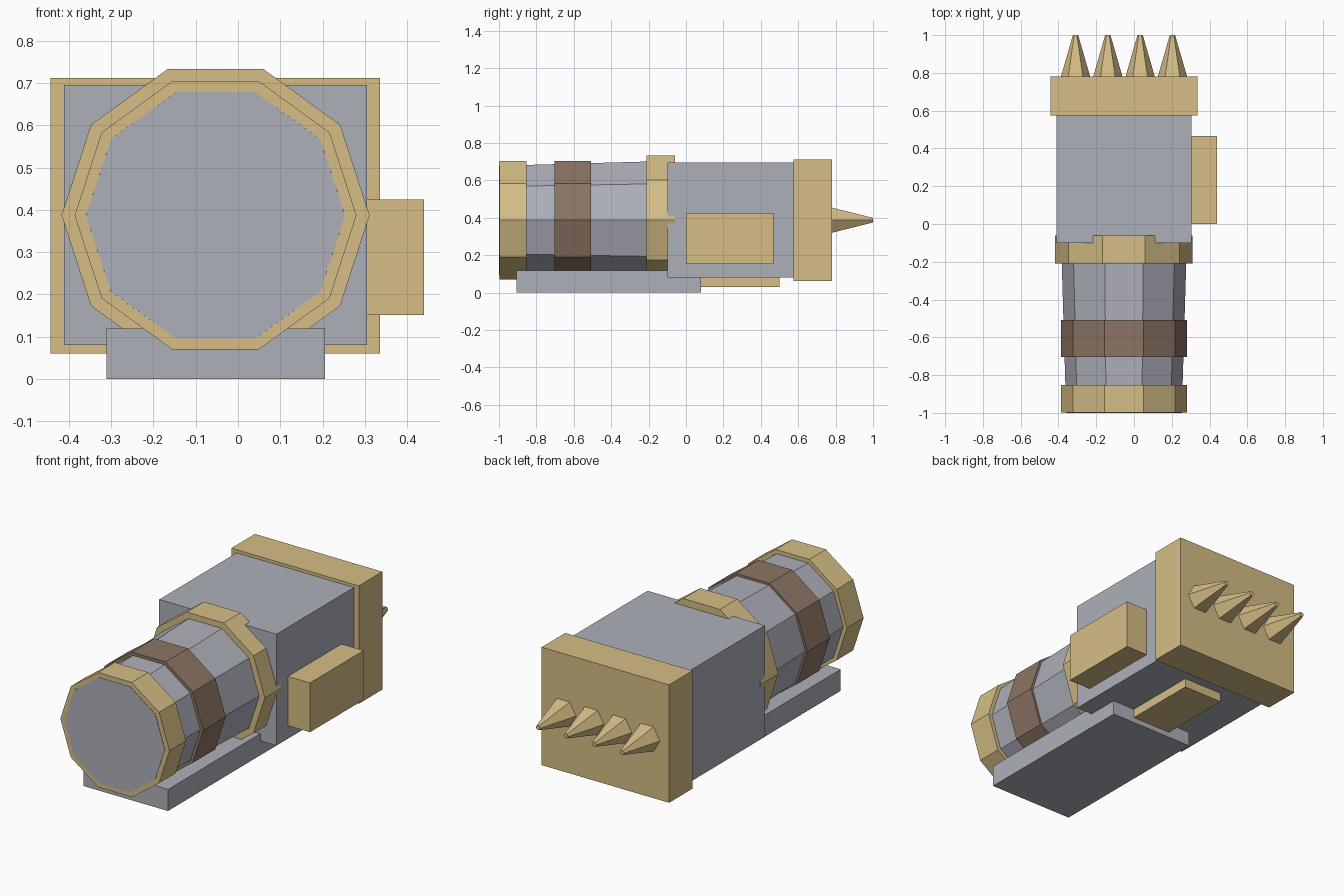
import bpy
import bmesh
from math import cos, sin, tau

cube = bpy.data.objects.get("Cube")
if cube:
    bpy.data.objects.remove(cube, do_unlink=True)

CX, CZ = -0.053, 0.387  # shared long axis of the body


def make_material(name, rgb):
    mat = bpy.data.materials.new(name)
    mat.use_nodes = True
    mat.diffuse_color = (*rgb, 1)
    node = next(n for n in mat.node_tree.nodes if n.type == "BSDF_PRINCIPLED")
    node.inputs["Base Color"].default_value = (*rgb, 1)
    return mat


tan = make_material("tan", (0.67, 0.515, 0.238))
grey = make_material("grey", (0.423, 0.434, 0.491))
brown = make_material("brown", (0.262, 0.178, 0.127))


def finish(name, bm, mat):
    bmesh.ops.recalc_face_normals(bm, faces=bm.faces)
    mesh = bpy.data.meshes.new(name)
    bm.to_mesh(mesh)
    bm.free()
    mesh.materials.append(mat)
    obj = bpy.data.objects.new(name, mesh)
    bpy.context.collection.objects.link(obj)
    return obj


def box(name, mat, xs, ys, zs):
    bm = bmesh.new()
    bmesh.ops.create_cube(bm, size=1)
    for v in bm.verts:
        v.co = [r[0] if c < 0 else r[1] for c, r in zip(v.co, (xs, ys, zs))]
    return finish(name, bm, mat)


def prism(name, mat, sides, x, y0, y1, r0, r1):
    """Tapered polygonal solid lying along y, with corners at its left and right."""
    bm = bmesh.new()
    rings = []
    for y, r in ((y0, r0), (y1, r1)):
        rings.append([bm.verts.new((x + r * cos(tau * i / sides), y,
                                    CZ + r * sin(tau * i / sides)))
                      for i in range(sides)])
        bm.faces.new(rings[-1])
    a, b = rings
    for i in range(sides):
        j = (i + 1) % sides
        bm.faces.new((a[i], a[j], b[j], b[i]))
    return finish(name, bm, mat)


# Ten-sided barrel and its bands
prism("barrel", grey, 10, CX, -1.0, -0.09, 0.306, 0.333)
prism("front_band", tan, 10, CX, -0.998, -0.853, 0.333, 0.333)
prism("middle_band", brown, 10, CX, -0.703, -0.507, 0.333, 0.333)
prism("rear_band", tan, 10, CX, -0.21, -0.06, 0.364, 0.364)

# Square housing with its end plate and attached blocks
box("housing", grey, (-0.411, 0.305), (-0.1, 0.58), (0.08, 0.695))
box("end_plate", tan, (-0.443, 0.335), (0.575, 0.78), (0.061, 0.712))
box("side_block", tan, (0.29, 0.44), (0.0, 0.467), (0.152, 0.424))
box("base_rail", grey, (-0.311, 0.206), (-0.905, 0.08), (0.0, 0.119))
box("bottom_tab", tan, (-0.173, 0.068), (0.07, 0.5), (0.03, 0.09))

# Row of spikes on the end plate
for i in range(4):
    prism(f"spike_{i + 1}", tan, 6, CX + (i - 1.5) * 0.171, 0.775, 1.0, 0.079, 0.014)
